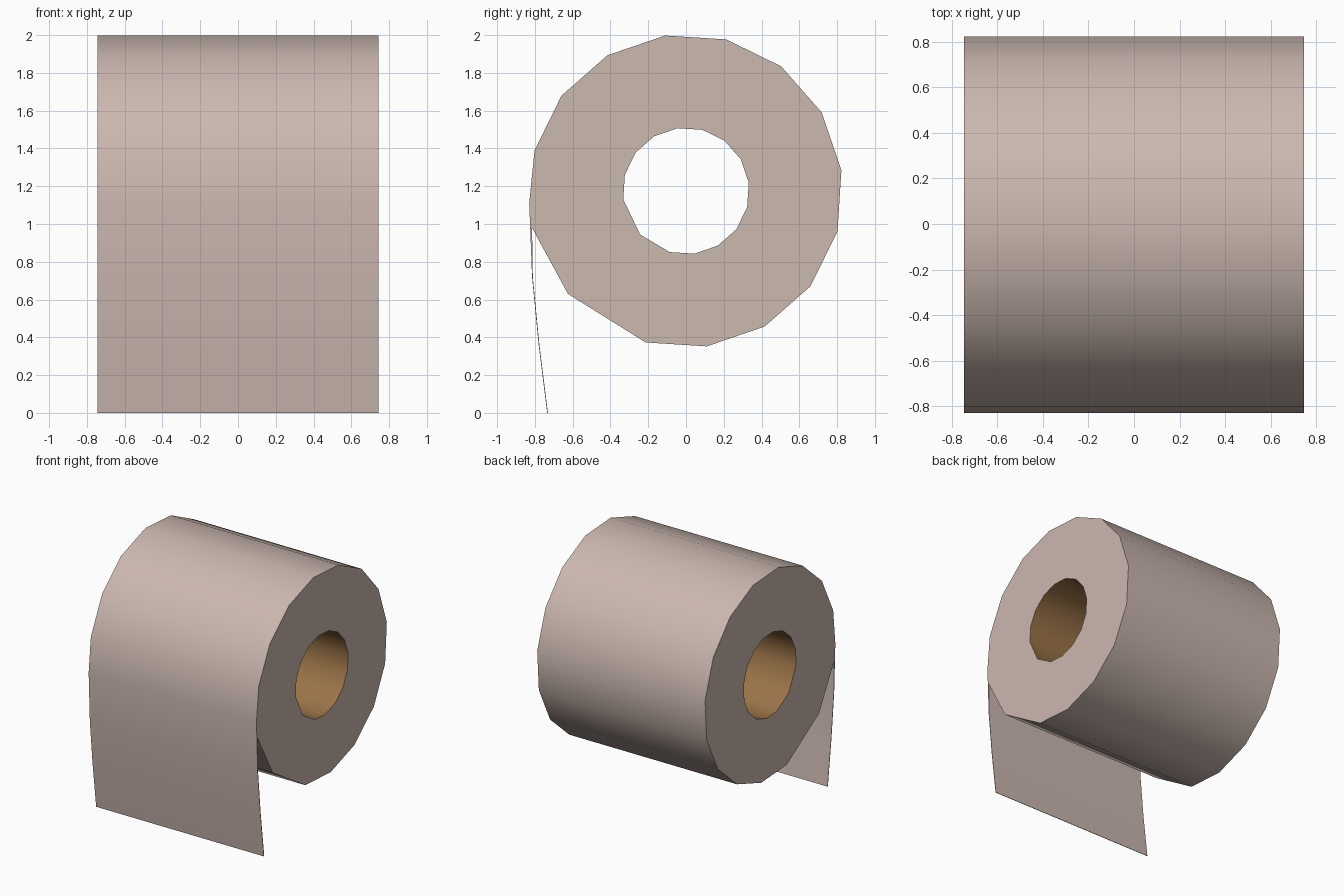
import bpy, bmesh, math

if "Cube" in bpy.data.objects:
    bpy.data.objects.remove(bpy.data.objects["Cube"])

HALF_W = 0.745        # half width of the roll along x
CZ = 1.175            # height of the roll axis
R_OUT, R_IN = 0.83, 0.335


def material(name, rgb):
    m = bpy.data.materials.new(name)
    m.diffuse_color = (*rgb, 1.0)
    m.use_nodes = True
    m.node_tree.nodes["Principled BSDF"].inputs["Base Color"].default_value = m.diffuse_color
    return m


def ring(radius):
    """16-sided ring going clockwise; two corners are merged into one dent at lower front."""
    angles = [97.6 - 22.5 * k for k in range(16)]
    angles[10:12] = [-136.5]
    return [(radius * math.cos(math.radians(a)), CZ + radius * math.sin(math.radians(a))) for a in angles]


def add_sides(bm, points):
    """Place a profile at both ends of the roll."""
    return [[bm.verts.new((x, y, z)) for y, z in points] for x in (-HALF_W, HALF_W)]


def finish(bm, name, mat):
    me = bpy.data.meshes.new(name)
    bm.to_mesh(me)
    bm.free()
    me.materials.append(mat)
    ob = bpy.data.objects.new(name, me)
    bpy.context.collection.objects.link(ob)
    bpy.ops.object.select_all(action='DESELECT')
    ob.select_set(True)
    bpy.context.view_layer.objects.active = ob
    bpy.ops.object.shade_smooth_by_angle(angle=math.radians(40))
    return ob


paper = material("paper", (0.60, 0.48, 0.43))
cardboard = material("cardboard", (0.33, 0.175, 0.065))

# Paper roll with the hanging sheet: one continuous outline
outer, inner = ring(R_OUT), ring(R_IN)
outer[10] = (-0.625, 0.63)
outer[11] = (-0.83, 1.11)
T = 0.004             # sheet thickness
hang = [(-0.815, 0.72), (-0.78, 0.36), (-0.735, 0.0)]
sheet = [(y + T, z) for y, z in hang[:-1]] + [(hang[-1][0] + T, 0.0)] + hang[::-1]
outline = outer[:11] + [(-0.815, 0.98)] + sheet + outer[11:]

bm = bmesh.new()
ends_out = add_sides(bm, outline)
ends_in = add_sides(bm, inner)
n = len(outline)
a, b = ends_out
for i in range(n):
    j = (i + 1) % n
    bm.faces.new((a[i], a[j], b[j], b[i]))
# End caps and the thin edges of the sheet
for o, c in zip(ends_out, ends_in):
    roll = o[:11] + o[18:]
    for i in range(15):
        j = (i + 1) % 15
        if i == 10:
            bm.faces.new((o[10], o[11], o[18], c[11], c[10]))
        else:
            bm.faces.new((roll[i], roll[j], c[j], c[i]))
    bm.faces.new((o[11], o[12], o[17], o[18]))
    for k in (12, 13):
        bm.faces.new((o[k], o[k + 1], o[28 - k], o[29 - k]))
bmesh.ops.recalc_face_normals(bm, faces=bm.faces[:])
# The roll is open at the hole, so make sure the end caps point outwards
cap = max(bm.faces, key=lambda f: f.calc_center_median().x)
if cap.normal.x < 0:
    bmesh.ops.reverse_faces(bm, faces=bm.faces[:])
finish(bm, "paper_roll", paper)

# Cardboard core: the wall of the hole, facing the axis
bm = bmesh.new()
a, b = add_sides(bm, inner)
for i in range(15):
    j = (i + 1) % 15
    f = bm.faces.new((a[i], a[j], b[j], b[i]))
    f.normal_update()
    c = f.calc_center_median()
    if f.normal.y * c.y + f.normal.z * (c.z - CZ) > 0:
        f.normal_flip()
finish(bm, "cardboard_core", cardboard)
